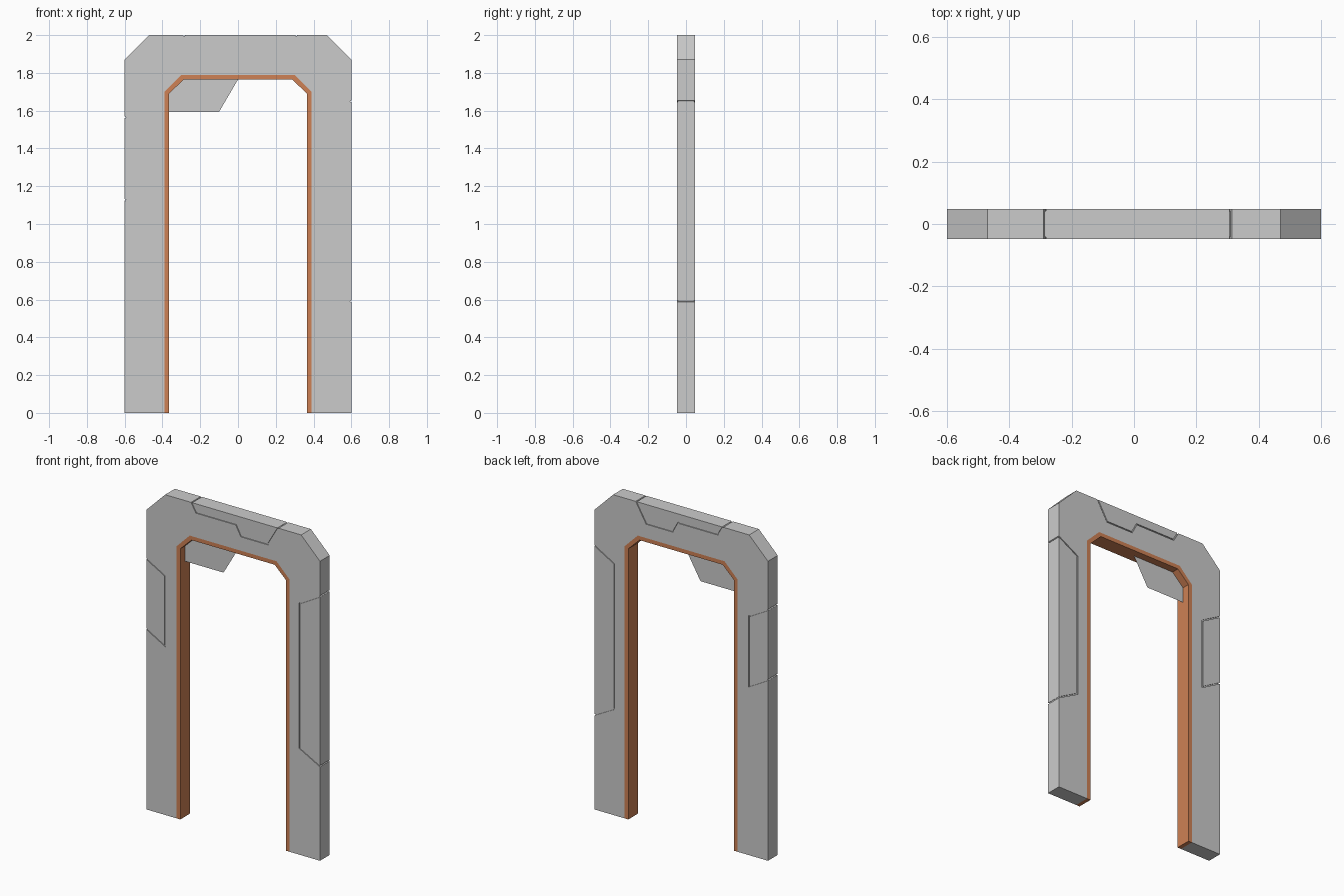
import bpy, bmesh
from mathutils import Vector

if "Cube" in bpy.data.objects:
    bpy.data.objects.remove(bpy.data.objects["Cube"])

HALF = 0.048      # half depth of the door frame
GROOVE = 0.007    # panel line width
DEEP = 0.006      # panel line depth


def prism(name, pts, y0, y1):
    """Extrude an x/z profile from y0 to y1."""
    bm = bmesh.new()
    face = bm.faces.new([bm.verts.new((x, y0, z)) for x, z in pts])
    if y1 != y0:
        new = bmesh.ops.extrude_face_region(bm, geom=[face])["geom"]
        bmesh.ops.translate(bm, vec=(0, y1 - y0, 0),
                            verts=[v for v in new if isinstance(v, bmesh.types.BMVert)])
    bmesh.ops.recalc_face_normals(bm, faces=bm.faces)
    me = bpy.data.meshes.new(name)
    bm.to_mesh(me)
    bm.free()
    ob = bpy.data.objects.new(name, me)
    bpy.context.collection.objects.link(ob)
    return ob


def arch(outer, inner):
    """Closed profile between two mirrored half outlines (left side, bottom to top)."""
    def full(h):
        return h + [(-x, z) for x, z in reversed(h)]
    return full(outer) + full(inner)[::-1]


def stroke(path, width):
    """Mitred outline around an open path."""
    p = [Vector(q) for q in path]
    left, right = [], []
    for i, q in enumerate(p):
        a = (q - p[i - 1]).normalized() if i else (p[1] - q).normalized()
        b = (p[i + 1] - q).normalized() if i < len(p) - 1 else a
        na, nb = Vector((-a.y, a.x)), Vector((-b.y, b.x))
        m = (na + nb).normalized()
        m *= width / 2 / m.dot(na)
        left.append(q + m)
        right.append(q - m)
    return left + right[::-1]


outer = [(-0.6, 0), (-0.6, 1.87), (-0.47, 2)]
middle = [(-0.39, 0), (-0.39, 1.70), (-0.30, 1.79)]
inner = [(-0.365, 0), (-0.365, 1.69), (-0.287, 1.765)]

# Grey frame
frame = prism("door_frame", arch(outer, middle), -HALF, HALF)

# Panel lines cut into front, back and outer edges
panel_lines = [
    [(0.6, 1.65), (0.46, 1.57), (0.46, 0.665), (0.6, 0.59)],
    [(-0.6, 1.565), (-0.47, 1.493), (-0.47, 1.055), (-0.6, 1.128)],
    [(-0.287, 2), (-0.255, 1.945), (0.02, 1.945), (0.055, 1.88), (0.24, 1.88), (0.31, 2)],
]
cutters = []
for line in panel_lines:
    p = [Vector(q) for q in line]
    d0, d1 = (p[0] - p[1]).normalized(), (p[-1] - p[-2]).normalized()
    shape = stroke([p[0] + d0 * 0.02] + p[1:-1] + [p[-1] + d1 * 0.02], GROOVE)
    for s in (-1, 1):
        cutters.append(prism("groove_cutter", shape, s * (HALF - DEEP), s * (HALF + 0.02)))
    for end, d in ((p[0], d0), (p[-1], d1)):
        cutters.append(prism("groove_cutter", stroke([end + d * 0.021, end - d * DEEP], GROOVE),
                             -HALF - 0.021, HALF + 0.021))

bpy.context.view_layer.objects.active = frame
for cutter in cutters:
    mod = frame.modifiers.new("groove", 'BOOLEAN')
    mod.operation = 'DIFFERENCE'
    mod.solver = 'EXACT'
    mod.object = cutter
    bpy.ops.object.modifier_apply(modifier=mod.name)
    bpy.data.objects.remove(cutter)

# Orange inner trim
trim = prism("inner_trim", arch(middle, inner), -HALF, HALF)
orange = bpy.data.materials.new("orange")
orange.diffuse_color = (0.62, 0.22, 0.09, 1)
orange.use_nodes = True
orange.node_tree.nodes["Principled BSDF"].inputs["Base Color"].default_value = orange.diffuse_color
trim.data.materials.append(orange)

# Thin sign sheet hanging in the top left corner of the opening
prism("hanging_sign", [(-0.365, 1.594), (-0.10, 1.594), (0, 1.765), (-0.287, 1.765), (-0.365, 1.69)], 0, 0)
